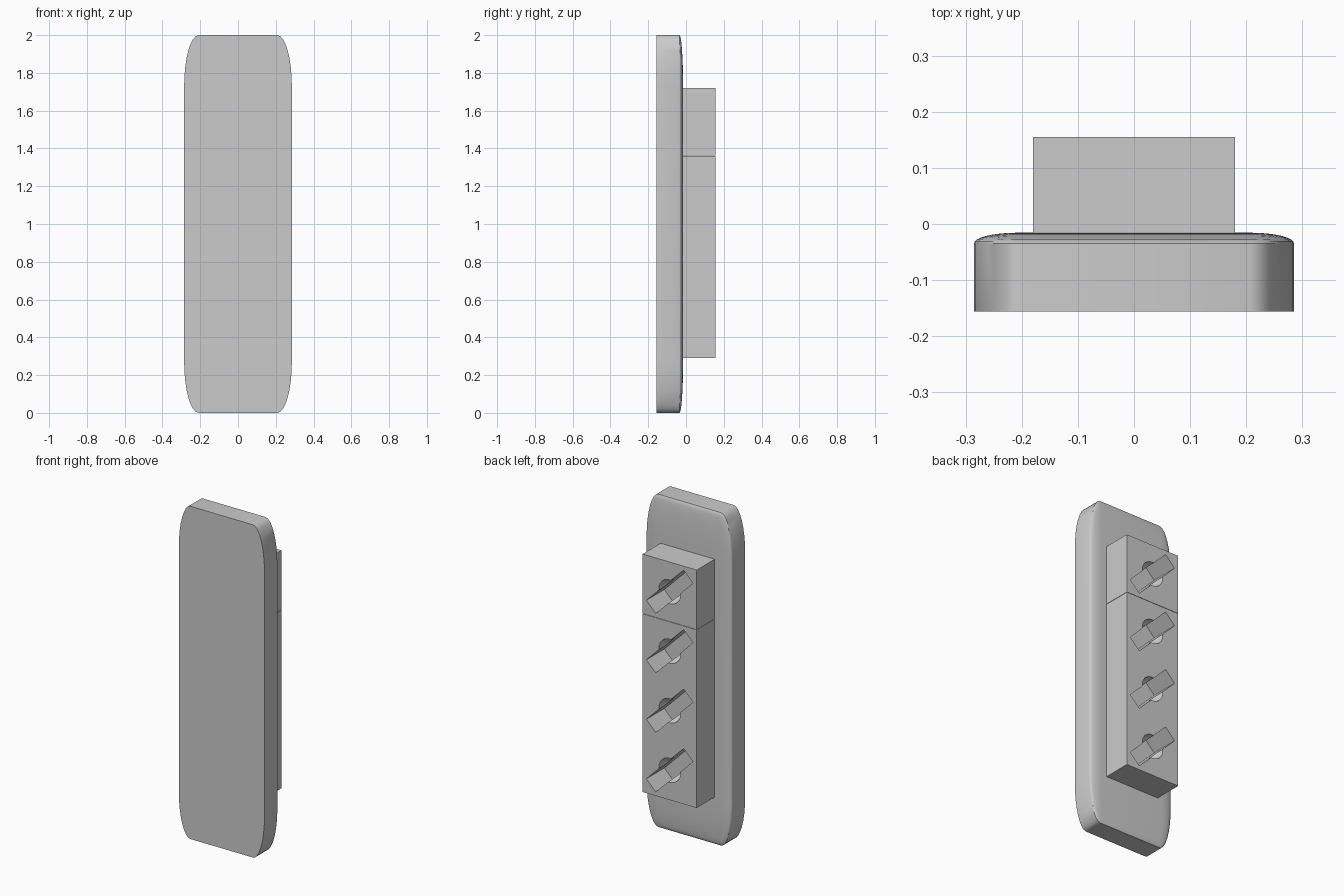
import bpy, bmesh, math
from mathutils import Matrix, Vector

if "Cube" in bpy.data.objects:
    bpy.data.objects.remove(bpy.data.objects["Cube"])


def make_object(name, bm):
    mesh = bpy.data.meshes.new(name)
    bmesh.ops.recalc_face_normals(bm, faces=bm.faces)
    bm.to_mesh(mesh)
    bm.free()
    ob = bpy.data.objects.new(name, mesh)
    bpy.context.collection.objects.link(ob)
    return ob


def box(name, size, centre, turn=0.0):
    bm = bmesh.new()
    bmesh.ops.create_cube(bm, size=1.0, matrix=Matrix.Translation(centre)
                          @ Matrix.Rotation(turn, 4, 'Y')
                          @ Matrix.Diagonal((*size, 1)))
    return make_object(name, bm)


def activate(ob):
    bpy.ops.object.select_all(action='DESELECT')
    ob.select_set(True)
    bpy.context.view_layer.objects.active = ob


def cut(target, cutter):
    cutter.hide_render = True
    mod = target.modifiers.new("cut", 'BOOLEAN')
    mod.operation = 'DIFFERENCE'
    mod.solver = 'EXACT'
    mod.object = cutter
    activate(target)
    bpy.ops.object.modifier_apply(modifier=mod.name)
    bpy.data.objects.remove(cutter, do_unlink=True)


# Backing plate: flat front, rounded corners and soft back rim
bm = bmesh.new()
bmesh.ops.create_cube(bm, size=2.0)
edges = [e for e in bm.edges if not all(v.co.y < 0 for v in e.verts)]
bmesh.ops.bevel(bm, geom=edges, offset=0.27, offset_type='OFFSET',
                segments=8, profile=0.5, affect='EDGES', clamp_overlap=True)
bmesh.ops.transform(bm, verts=bm.verts, matrix=Matrix.Translation((0, -0.0855, 1))
                    @ Matrix.Diagonal((0.285, 0.07, 1.0, 1)))
plate = make_object("backing_plate", bm)
activate(plate)
bpy.ops.object.shade_smooth_by_angle(angle=math.radians(30))

# Socket blocks: one single unit above a triple unit, with a fine seam
Y0, Y1 = -0.02, 0.155
Z0, PITCH = 0.29, 0.3575


def block(name, first, count):
    z0, z1 = Z0 + first * PITCH, Z0 + (first + count) * PITCH
    if first == 0:
        z1 -= 0.002
    ob = box(name, (0.36, Y1 - Y0, z1 - z0), (0, (Y0 + Y1) / 2, (z0 + z1) / 2))
    for i in range(first, first + count):
        z = Z0 + (i + 0.5) * PITCH
        # round bowl around the slot
        bm = bmesh.new()
        bmesh.ops.create_uvsphere(bm, u_segments=24, v_segments=12, radius=0.072,
                                  matrix=Matrix.Translation((0, Y1, z)))
        for f in bm.faces:
            f.smooth = True
        cut(ob, make_object("bowl_cutter", bm))
        # diagonal slot down to the plate
        cut(ob, box("slot_cutter", (0.35, 0.4, 0.088), (0, 0.08, z), math.radians(45)))
    activate(ob)
    bpy.ops.object.shade_smooth_by_angle(angle=math.radians(30))


block("triple_socket_block", 0, 3)
block("single_socket_block", 3, 1)
